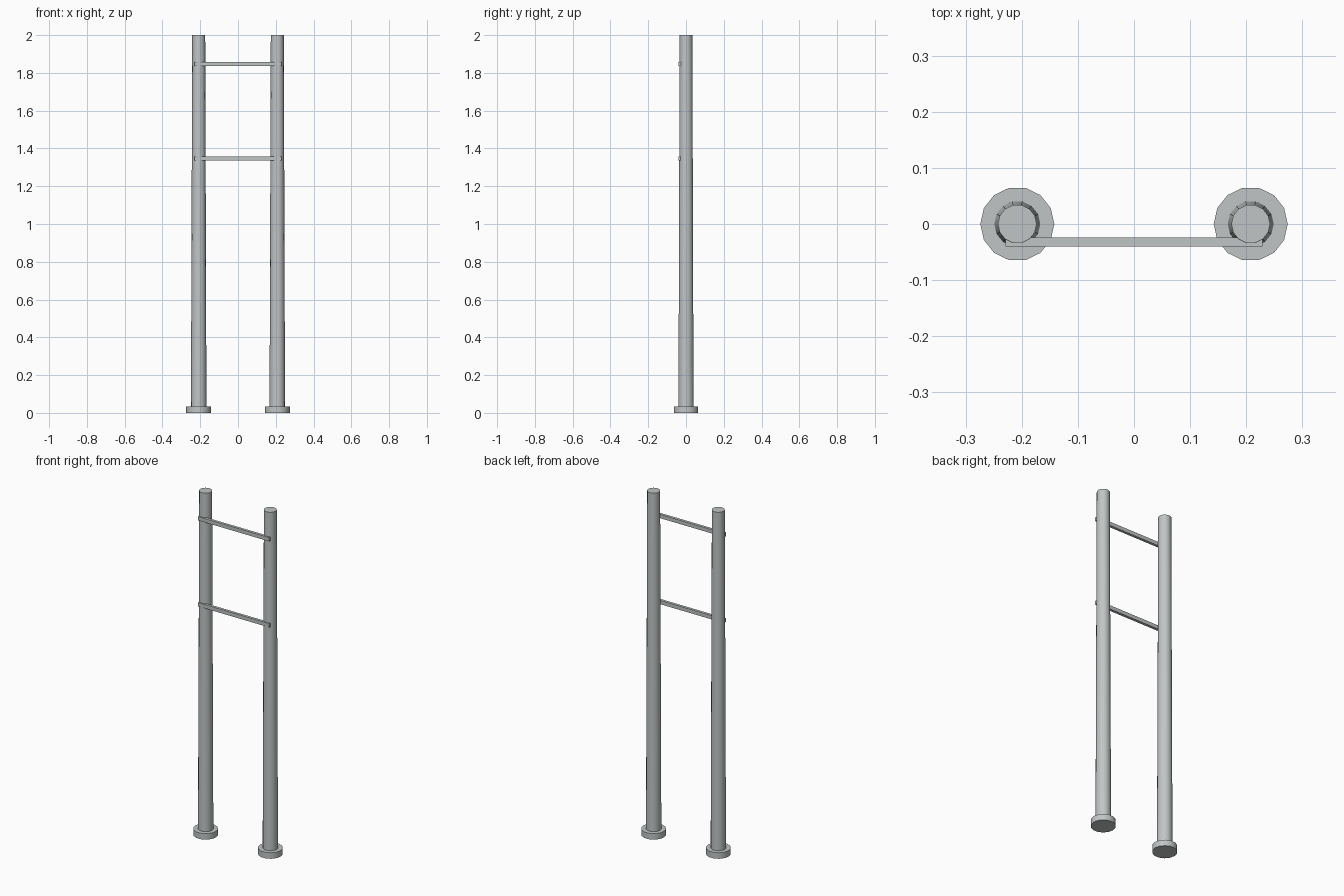
import bpy
import math

if "Cube" in bpy.data.objects:
    bpy.data.objects.remove(bpy.data.objects["Cube"])

# Single galvanised grey
steel = bpy.data.materials.new("galvanised_grey")
steel.use_nodes = True
GREY = (0.53, 0.56, 0.56, 1)
steel.diffuse_color = GREY
steel.node_tree.nodes["Principled BSDF"].inputs["Base Color"].default_value = GREY

POST_X = 0.208
SIDES = 14


def finish(name):
    obj = bpy.context.object
    obj.name = name
    obj.data.materials.append(steel)
    bpy.ops.object.shade_smooth_by_angle(angle=math.radians(35))
    return obj


def tapered(name, x, r_bottom, r_top, z0, z1):
    bpy.ops.mesh.primitive_cone_add(
        vertices=SIDES, radius1=r_bottom, radius2=r_top, depth=z1 - z0,
        location=(x, 0, (z0 + z1) / 2), rotation=(0, 0, math.pi / 2))
    return finish(name)


# Posts standing on round feet
for side, x in (("left", POST_X), ("right", -POST_X)):
    tapered(side + "_foot", x, 0.066, 0.066, 0, 0.035)
    tapered(side + "_post", x, 0.041, 0.0345, 0.03, 2.0)

# Flat crossbars fixed to the front of the posts
for name, z in (("lower_crossbar", 1.347), ("upper_crossbar", 1.847)):
    bpy.ops.mesh.primitive_cube_add(size=1, location=(0, -0.0325, z))
    bpy.context.object.scale = (0.458, 0.016, 0.022)
    bpy.ops.object.transform_apply(location=False, rotation=False, scale=True)
    finish(name)
